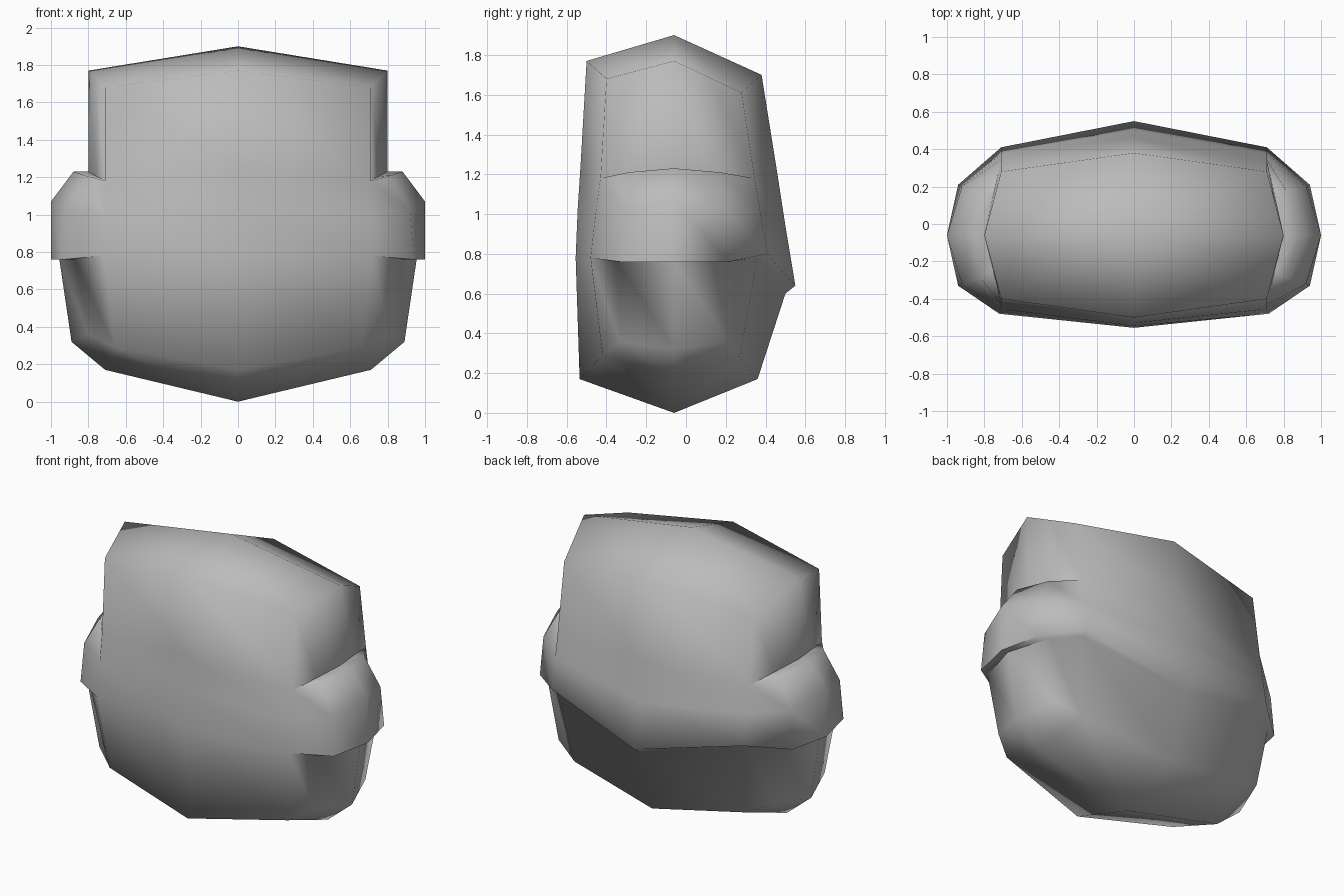
import bpy
import bmesh
import math
from mathutils import Vector

MID_Y = -0.06  # depth of the side seam


def remove_default_cube():
    cube = bpy.data.objects.get("Cube")
    if cube:
        bpy.data.objects.remove(cube, do_unlink=True)


def make_material(name, value):
    mat = bpy.data.materials.new(name)
    mat.use_nodes = True
    colour = (value, value, value, 1)
    mat.diffuse_color = colour
    mat.node_tree.nodes["Principled BSDF"].inputs["Base Color"].default_value = colour
    return mat


def level(front, front_corner, side, back_corner, back, cheek=None):
    """Half outline from front centre to back centre, round the left side.
    front, back: (y, z); side: (x, z); cheek: (x, spread in y, z)."""
    corner_a, corner_b = Vector(front_corner), Vector(back_corner)
    flank = Vector((side[0], MID_Y, side[1]))
    if cheek:
        x, spread, z = cheek
        cheek_a = Vector((x, MID_Y - spread, z))
        cheek_b = Vector((x, MID_Y + spread, z))
    else:
        cheek_a, cheek_b = (corner_a + flank) / 2, (corner_b + flank) / 2
    return [Vector((0, *front)), corner_a, cheek_a, flank, cheek_b, corner_b, Vector((0, *back))]


def full_ring(half):
    mirrored = [Vector((-p.x, p.y, p.z)) for p in reversed(half[1:-1])]
    return half + mirrored


def loft(name, levels, top, bottom, mat):
    bm = bmesh.new()
    rings = [[bm.verts.new(p) for p in full_ring(half)] for half in levels]
    count = len(rings[0])
    for upper, lower in zip(rings, rings[1:]):
        for i in range(count):
            j = (i + 1) % count
            bm.faces.new((upper[i], upper[j], lower[j], lower[i]))
    for ring, tip in ((rings[0], top), (rings[-1], bottom)):
        peak = bm.verts.new(tip)
        for i in range(count):
            bm.faces.new((ring[i], ring[(i + 1) % count], peak))
    # levels share points where no ledge exists
    bmesh.ops.remove_doubles(bm, verts=bm.verts, dist=0.001)
    bmesh.ops.recalc_face_normals(bm, faces=bm.faces)
    mesh = bpy.data.meshes.new(name)
    bm.to_mesh(mesh)
    bm.free()
    mesh.materials.append(mat)
    obj = bpy.data.objects.new(name, mesh)
    bpy.context.collection.objects.link(obj)
    return obj


remove_default_cube()
grey = make_material("plain grey", 0.5)

# upper rim
rim = level(front=(-0.5, 1.77), front_corner=(0.71, -0.4, 1.68), side=(0.8, 1.77),
            back_corner=(0.71, 0.28, 1.61), back=(0.38, 1.7))

# inner and outer edge of the ledge above the side bulge
ledge_inner = level(front=(-0.53, 1.25), front_corner=(0.71, -0.43, 1.18), side=(0.8, 1.23),
                    back_corner=(0.71, 0.345, 1.18), back=(0.46, 1.2))
ledge_outer = level(front=(-0.53, 1.25), front_corner=(0.71, -0.43, 1.18), side=(0.88, 1.23),
                    back_corner=(0.71, 0.345, 1.18), back=(0.46, 1.2),
                    cheek=(0.82, 0.23, 1.21))

# widest part of the side bulge
bulge = level(front=(-0.545, 1.02), front_corner=(0.71, -0.455, 1.0), side=(1, 1.07),
              back_corner=(0.71, 0.375, 1.0), back=(0.5, 0.94),
              cheek=(0.92, 0.26, 1.02))

# lower lip of the bulge, continuing as a step round the back
lip = level(front=(-0.555, 0.78), front_corner=(0.72, -0.48, 0.78), side=(1, 0.76),
            back_corner=(0.71, 0.41, 0.8), back=(0.55, 0.64),
            cheek=(0.94, 0.27, 0.76))
under_lip = level(front=(-0.555, 0.78), front_corner=(0.72, -0.48, 0.78), side=(0.955, 0.76),
                  back_corner=(0.71, 0.36, 0.78), back=(0.5, 0.6),
                  cheek=(0.87, 0.29, 0.76))

# lower body and underside
jaw = level(front=(-0.535, 0.17), front_corner=(0.66, -0.42, 0.29), side=(0.89, 0.32),
            back_corner=(0.64, 0.27, 0.28), back=(0.36, 0.17),
            cheek=(0.8, 0.27, 0.36))
base = level(front=(-0.535, 0.17), front_corner=(0.66, -0.42, 0.29), side=(0.71, 0.17),
             back_corner=(0.64, 0.27, 0.28), back=(0.36, 0.17))

body = loft("rounded_body", [rim, ledge_inner, ledge_outer, bulge, lip, under_lip, jaw, base],
            top=(0, MID_Y, 1.9), bottom=(0, MID_Y, 0), mat=grey)

# smooth shading with crisp ledges
bpy.ops.object.select_all(action="DESELECT")
body.select_set(True)
bpy.context.view_layer.objects.active = body
bpy.ops.object.shade_smooth_by_angle(angle=math.radians(78))
